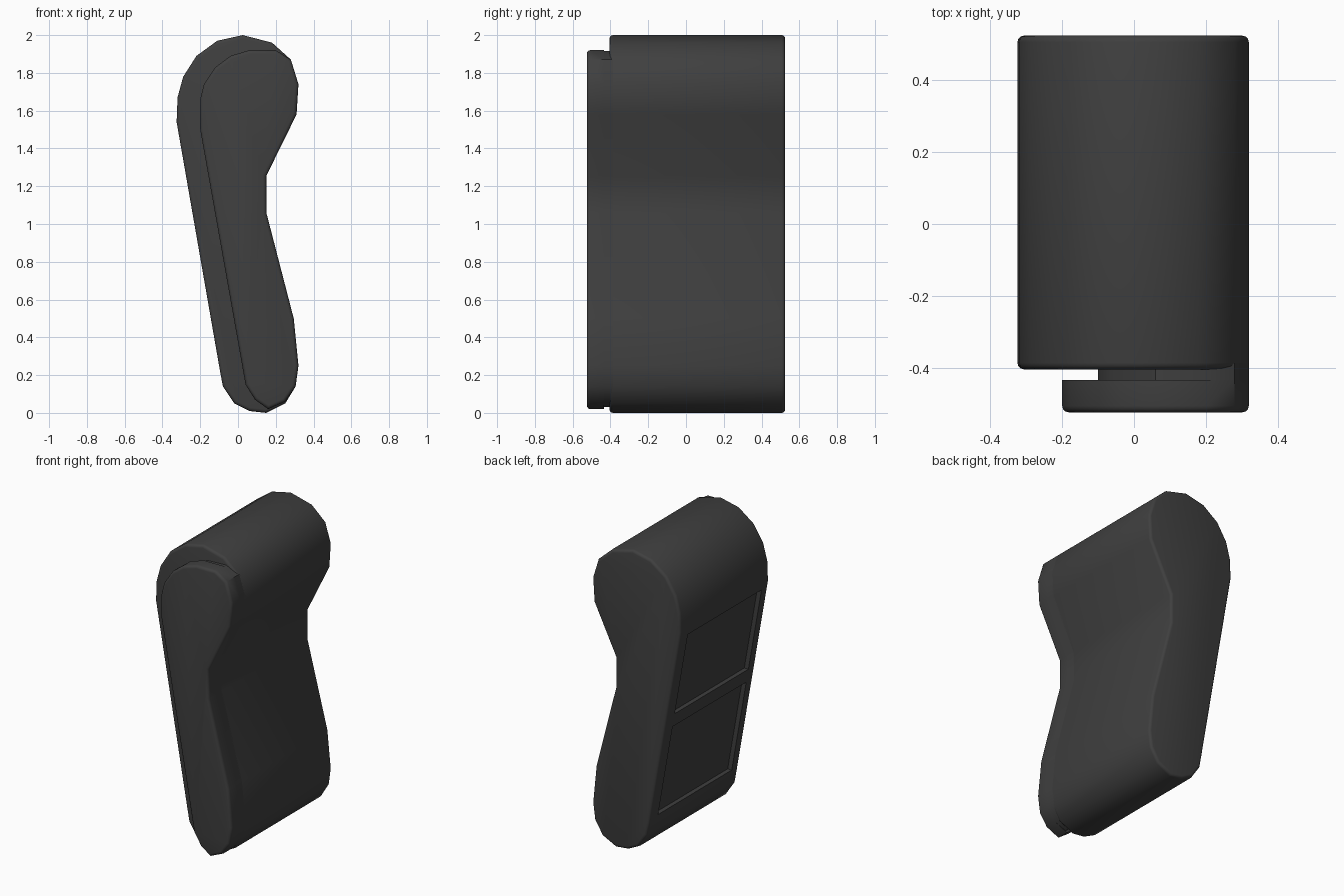
import bpy, bmesh, math

if "Cube" in bpy.data.objects:
    bpy.data.objects.remove(bpy.data.objects["Cube"])

dark = bpy.data.materials.new("dark_grey")
dark.diffuse_color = (0.05, 0.05, 0.05, 1)
dark.use_nodes = True
dark.node_tree.nodes["Principled BSDF"].inputs["Base Color"].default_value = dark.diffuse_color


def prism(name, profile, y0, y1, bevel_ends=(), width=0.018):
    """Extrude an x-z profile along y, rounding the rims of the chosen ends."""
    bm = bmesh.new()
    face = bm.faces.new([bm.verts.new((x, y0, z)) for x, z in profile])
    new = bmesh.ops.extrude_face_region(bm, geom=[face])["geom"]
    for v in new:
        if isinstance(v, bmesh.types.BMVert):
            v.co.y = y1
    if not any(f is face for f in bm.faces) or len([f for f in bm.faces if len(f.verts) == len(profile)]) < 2:
        bm.faces.new([v for v in face.verts])
    bmesh.ops.recalc_face_normals(bm, faces=bm.faces[:])
    rims = [e for e in bm.edges
            if any(all(abs(v.co.y - y) < 1e-5 for v in e.verts) for y in bevel_ends)]
    if rims:
        bmesh.ops.bevel(bm, geom=rims, offset=width, segments=3, profile=0.5, affect='EDGES')
    mesh = bpy.data.meshes.new(name)
    bm.to_mesh(mesh)
    bm.free()
    mesh.materials.append(dark)
    ob = bpy.data.objects.new(name, mesh)
    bpy.context.collection.objects.link(ob)
    return ob


def activate(ob):
    bpy.ops.object.select_all(action='DESELECT')
    ob.select_set(True)
    bpy.context.view_layer.objects.active = ob


def lean(z):
    """x of the flat leaning face at height z."""
    return -0.325 + (1.54 - z) * 0.174


# shared front side of the cushion, from the top right down to the bottom right
front = [(0.28, 1.87), (0.32, 1.74), (0.31, 1.58), (0.15, 1.255), (0.15, 1.06),
         (0.295, 0.5), (0.32, 0.25), (0.305, 0.14)]

# main cushion
body_profile = [(-0.325, 1.54), (-0.32, 1.67), (-0.29, 1.78), (-0.22, 1.89), (-0.11, 1.97),
                (0.025, 2.0)] + [(0.18, 1.96)] + front + [
                (0.25, 0.05), (0.15, 0.0), (0.06, 0.01), (-0.02, 0.05), (-0.08, 0.14), (-0.095, 0.22)]
body = prism("cushion_body", body_profile, -0.405, 0.525, (-0.405, 0.525))

# two recessed windows in the leaning face
for top, bottom in ((1.50, 0.95), (0.86, 0.25)):
    cutter = prism("window_cutter", [(lean(top) - 0.1, top), (lean(top) + 0.03, top),
                                     (lean(bottom) + 0.03, bottom), (lean(bottom) - 0.1, bottom)],
                   -0.335, 0.435)
    cutter.hide_render = True
    mod = body.modifiers.new("window", 'BOOLEAN')
    mod.operation = 'DIFFERENCE'
    mod.solver = 'EXACT'
    mod.object = cutter
    activate(body)
    bpy.ops.object.modifier_apply(modifier=mod.name)
    bpy.data.objects.remove(cutter)

# smaller side pad
pad_profile = [(-0.2, 1.5), (-0.2, 1.66), (-0.18, 1.74), (-0.12, 1.83), (-0.04, 1.89),
               (0.06, 1.92), (0.2, 1.92)] + front + [
               (0.25, 0.06), (0.16, 0.02), (0.09, 0.07), (0.04, 0.15)]
pad = prism("side_pad", pad_profile, -0.525, -0.435, (-0.525,))

# joint between pad and cushion, set back from the leaning side
joint_profile = [(-0.1, 1.5), (-0.1, 1.68), (-0.06, 1.8), (0.06, 1.91), (0.2, 1.915)] + front + [
                 (0.25, 0.06), (0.17, 0.03), (0.12, 0.15)]
joint = prism("pad_joint", joint_profile, -0.445, -0.38)

for ob in (body, pad, joint):
    activate(ob)
    bpy.ops.object.shade_smooth_by_angle(angle=math.radians(40))
